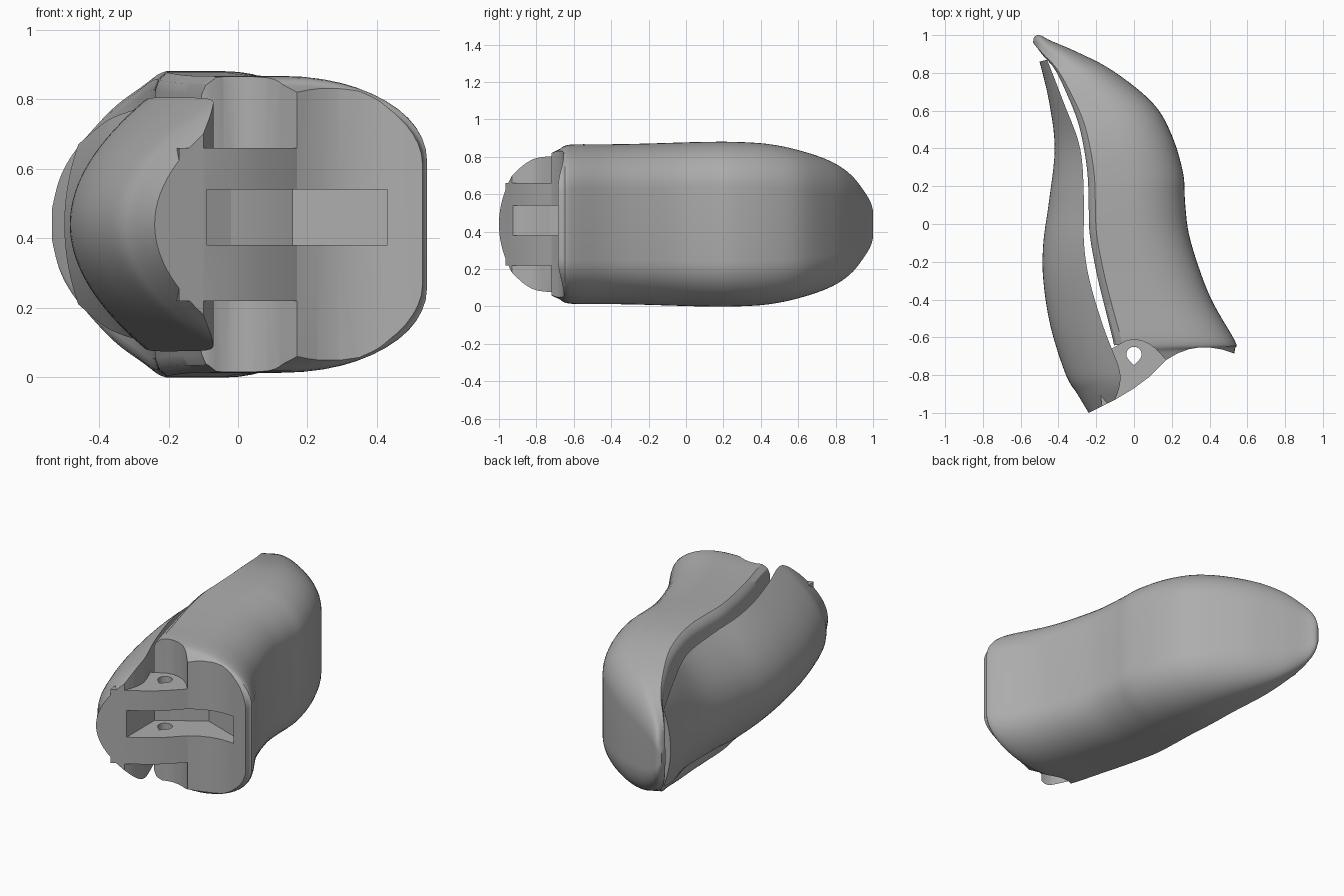
import bpy, bmesh, math

cube = bpy.data.objects.get("Cube")
if cube:
    bpy.data.objects.remove(cube)

MID = 0.44  # height of the symmetry plane

grey = bpy.data.materials.new("plain_grey")
grey.use_nodes = True
grey.diffuse_color = (0.42, 0.42, 0.42, 1)
grey.node_tree.nodes["Principled BSDF"].inputs["Base Color"].default_value = (0.42, 0.42, 0.42, 1)


def finish(bm, name):
    bmesh.ops.recalc_face_normals(bm, faces=bm.faces)
    mesh = bpy.data.meshes.new(name)
    bm.to_mesh(mesh)
    bm.free()
    ob = bpy.data.objects.new(name, mesh)
    mesh.materials.append(grey)
    bpy.context.collection.objects.link(ob)
    return ob


def smooth_stations(keys, steps):
    """Catmull-Rom interpolation through the key stations."""
    out = []
    for i in range(len(keys) - 1):
        a, b, c, d = (keys[max(0, min(len(keys) - 1, i + k))] for k in (-1, 0, 1, 2))
        for s in range(steps):
            t = s / steps
            out.append([q + 0.5 * t * (r - p + t * (2 * p - 5 * q + 4 * r - w + t * (3 * (q - r) + w - p)))
                        for p, q, r, w in zip(a, b, c, d)])
    return out + [keys[-1]]


def loft(name, keys, section, steps=5):
    """Each station: outer x, y, seam x, y, half height. Section points: (seam-to-outer, height)."""
    bm = bmesh.new()
    rings = []
    for xo, yo, xs, ys, h in smooth_stations(keys, steps):
        rings.append([bm.verts.new((xs + (xo - xs) * v, ys + (yo - ys) * v, MID + h * w)) for v, w in section])
    n = len(section)
    for a, b in zip(rings, rings[1:]):
        for i in range(n):
            j = (i + 1) % n
            bm.faces.new((a[i], a[j], b[j], b[i]))
    bm.faces.new(rings[0])
    bm.faces.new(rings[-1])
    return finish(bm, name)


def prism(name, outline, z0, z1):
    bm = bmesh.new()
    face = bm.faces.new([bm.verts.new((x, y, z0)) for x, y in outline])
    new = bmesh.ops.extrude_face_region(bm, geom=[face])["geom"]
    bmesh.ops.translate(bm, vec=(0, 0, z1 - z0), verts=[v for v in new if isinstance(v, bmesh.types.BMVert)])
    return finish(bm, name)


def cut(ob, cutter):
    cutter.hide_render = True
    cutter.hide_viewport = True
    mod = ob.modifiers.new("cut", "BOOLEAN")
    mod.operation = "DIFFERENCE"
    mod.solver = "EXACT"
    mod.object = cutter


# Main body: chamfered at the seam, broadly rounded on the outside
corner = [(0.4 + 0.6 * math.sin(a), 0.45 + 0.55 * math.cos(a)) for a in (math.pi / 2 * i / 12 for i in range(13))]
upper = [(0, 0.88), (0.02, 0.95), (0.07, 1)] + corner
body_section = upper + [(v, -w) for v, w in reversed(upper)]
body_keys = [
    (0.525, -0.72, -0.08, -0.76, 0.37), (0.535, -0.66, -0.1, -0.69, 0.4),
    (0.535, -0.62, -0.11, -0.62, 0.425), (0.42, -0.42, -0.16, -0.42, 0.427),
    (0.35, -0.25, -0.2, -0.25, 0.43), (0.29, -0.05, -0.235, -0.05, 0.436),
    (0.27, 0.12, -0.24, 0.1, 0.44), (0.26, 0.27, -0.245, 0.25, 0.44),
    (0.2, 0.47, -0.265, 0.4, 0.43), (0.1, 0.64, -0.3, 0.55, 0.4),
    (-0.11, 0.81, -0.365, 0.71, 0.345), (-0.3, 0.91, -0.42, 0.82, 0.28),
    (-0.44, 0.97, -0.48, 0.89, 0.2), (-0.5, 1.0, -0.515, 0.935, 0.13),
    (-0.53, 0.99, -0.535, 0.96, 0.05),
]
body = loft("main_body", body_keys, body_section)

# Lever: bowed outer face, flat seam face
bow = [(1 - u * u, u) for u in (i / 12 for i in range(-12, 13))]
lever_keys = [
    (-0.24, -1.0, -0.1, -0.93, 0.26), (-0.3, -0.9, -0.075, -0.85, 0.33),
    (-0.36, -0.8, -0.08, -0.76, 0.36), (-0.44, -0.55, -0.16, -0.55, 0.365),
    (-0.48, -0.3, -0.235, -0.3, 0.365), (-0.48, -0.1, -0.265, -0.1, 0.36),
    (-0.45, 0.12, -0.265, 0.12, 0.35), (-0.42, 0.4, -0.285, 0.4, 0.335),
    (-0.45, 0.65, -0.375, 0.65, 0.3), (-0.5, 0.86, -0.46, 0.87, 0.23),
]
lever = loft("lever", lever_keys, bow)

# Hinge knuckle between the lever and the body
knuckle_back = [(0.17, -0.72), (0.12, -0.665), (0.08, -0.635), (0.04, -0.618), (0, -0.612),
                (-0.04, -0.618), (-0.08, -0.64)]
knuckle = prism("hinge_knuckle", [(-0.17, -0.965), (-0.1, -0.93), (0, -0.87), (0.08, -0.81)]
                + knuckle_back + [(-0.2, -0.7)], 0.22, 0.66)

# Concave mouth and hinge recess in the body
mouth = [(0.7, -0.76), (0.53, -0.685), (0.47, -0.665), (0.41, -0.655), (0.35, -0.653),
         (0.29, -0.663), (0.23, -0.685)]
mouth_cutter = prism("mouth_cutter", mouth + knuckle_back + [(-0.3, -0.66), (-0.3, -1.3), (0.7, -1.3)], -0.2, 1.1)
cut(body, mouth_cutter)

# Central slot through knuckle and body
slot_cutter = prism("slot_cutter", [(-0.09, -1.2), (0.43, -1.2), (0.43, -0.6), (0.157, -0.5), (-0.09, -0.66)],
                    0.38, 0.54)
for part in (body, lever, knuckle):
    cut(part, slot_cutter)

# Teardrop pin hole
angles = [math.radians(-45 + 270 * i / 18) for i in range(19)]
pin = [(0.04 * math.cos(a), -0.69 + 0.04 * math.sin(a)) for a in angles] + [(0, -0.747)]
cut(knuckle, prism("pin_cutter", pin, 0, 1))

# Apply the cuts, then shade smooth with sharp edges kept
for ob in (body, lever, knuckle):
    bpy.ops.object.select_all(action="DESELECT")
    ob.select_set(True)
    bpy.context.view_layer.objects.active = ob
    for mod in list(ob.modifiers):
        bpy.ops.object.modifier_apply(modifier=mod.name)
    bpy.ops.object.shade_smooth_by_angle(angle=math.radians(32))
for helper in [o for o in bpy.data.objects if o.name.endswith("_cutter")]:
    bpy.data.objects.remove(helper)
